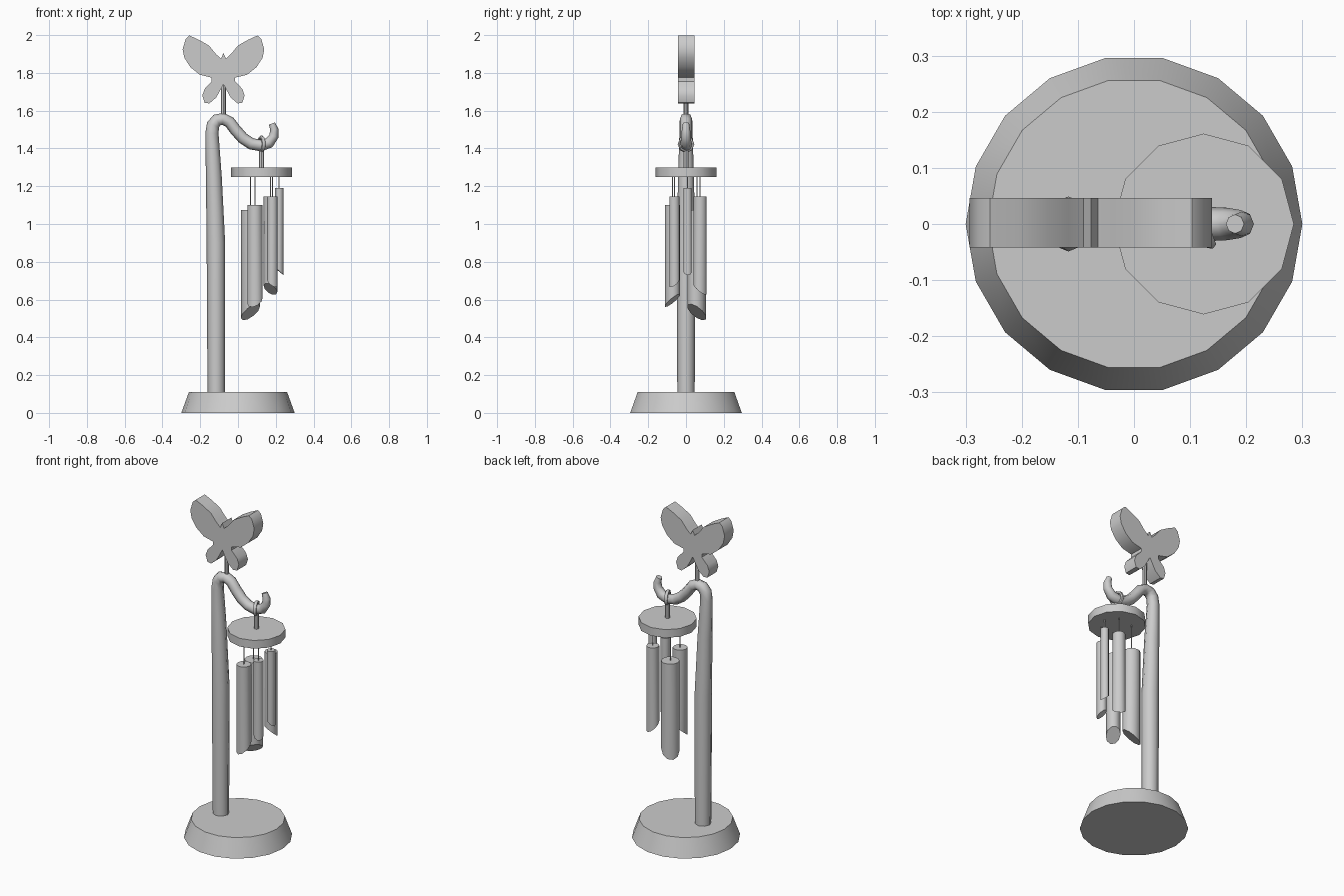
import bpy, bmesh, math
from mathutils import Vector

if "Cube" in bpy.data.objects:
    bpy.data.objects.remove(bpy.data.objects["Cube"])


def smooth(obj, angle=40):
    bpy.ops.object.select_all(action='DESELECT')
    obj.select_set(True)
    bpy.context.view_layer.objects.active = obj
    bpy.ops.object.shade_smooth_by_angle(angle=math.radians(angle))


def cone(name, x, y, z0, z1, r0, r1, sides):
    bpy.ops.mesh.primitive_cone_add(vertices=sides, radius1=r0, radius2=r1, depth=z1 - z0,
                                    location=(x, y, (z0 + z1) / 2), rotation=(0, 0, math.pi / 2))
    obj = bpy.context.object
    obj.name = name
    smooth(obj)
    return obj


def tapered_tube(name, points):
    """Round sweep in the xz plane; each point is (x, z, radius)."""
    curve = bpy.data.curves.new(name, 'CURVE')
    curve.dimensions = '3D'
    curve.bevel_depth = 1.0
    curve.bevel_resolution = 2
    curve.use_fill_caps = True
    spline = curve.splines.new('POLY')
    spline.points.add(len(points) - 1)
    for p, (x, z, r) in zip(spline.points, points):
        p.co = (x, 0, z, 1)
        p.radius = r
    obj = bpy.data.objects.new(name, curve)
    bpy.context.collection.objects.link(obj)
    bpy.ops.object.select_all(action='DESELECT')
    obj.select_set(True)
    bpy.context.view_layer.objects.active = obj
    bpy.ops.object.convert(target='MESH')
    smooth(bpy.context.object, 60)


# Base
cone("base", 0, 0, 0, 0.11, 0.30, 0.26, 18)

# Post bending over into the hook
tapered_tube("post_hook", [
    (-0.115, 0.10, 0.046), (-0.116, 0.50, 0.048), (-0.117, 0.90, 0.049),
    (-0.128, 1.25, 0.042), (-0.138, 1.48, 0.035), (-0.132, 1.525, 0.034),
    (-0.112, 1.55, 0.033), (-0.08, 1.557, 0.032), (-0.045, 1.54, 0.031),
    (-0.015, 1.50, 0.031), (0.025, 1.455, 0.031), (0.07, 1.425, 0.031),
    (0.12, 1.415, 0.031), (0.165, 1.43, 0.029), (0.19, 1.465, 0.025),
    (0.192, 1.50, 0.022), (0.18, 1.532, 0.017)])

# Butterfly: mirrored half outline, extruded
BX = -0.077
half = [(0.013, 1.875), (0.04, 1.90), (0.077, 1.945), (0.13, 1.975), (0.18, 1.998),
        (0.20, 1.98), (0.216, 1.925), (0.207, 1.88), (0.175, 1.83), (0.125, 1.79),
        (0.062, 1.775), (0.062, 1.755), (0.10, 1.715), (0.112, 1.68), (0.10, 1.642),
        (0.075, 1.638), (0.038, 1.67), (0.016, 1.71)]
outline = [(0, 1.905)] + half + [(0, 1.74)] + [(-x, z) for x, z in reversed(half)]
bm = bmesh.new()
face = bm.faces.new([bm.verts.new((BX + x, -0.042, z)) for x, z in outline])
ext = bmesh.ops.extrude_face_region(bm, geom=[face])
bmesh.ops.translate(bm, vec=(0, 0.088, 0),
                    verts=[g for g in ext["geom"] if isinstance(g, bmesh.types.BMVert)])
bmesh.ops.recalc_face_normals(bm, faces=bm.faces)
mesh = bpy.data.meshes.new("butterfly")
bm.to_mesh(mesh)
bm.free()
butterfly = bpy.data.objects.new("butterfly", mesh)
bpy.context.collection.objects.link(butterfly)
smooth(butterfly)
cone("butterfly_stem", BX, 0, 1.57, 1.77, 0.013, 0.013, 8)

# Hanging ring, stem and disc
DX = 0.124
bpy.ops.mesh.primitive_torus_add(major_segments=8, minor_segments=6, major_radius=0.037,
                                 minor_radius=0.010, location=(DX, 0, 1.423),
                                 rotation=(0, math.pi / 2, math.radians(20)))
bpy.context.object.name = "hanging_ring"
smooth(bpy.context.object, 60)
cone("disc_stem", DX, 0, 1.29, 1.39, 0.014, 0.014, 8)
cone("chime_disc", DX, 0, 1.25, 1.30, 0.161, 0.161, 12)

# Chimes: x, y, radius, top, lowest point; ends cut at a slant, lowest on the outside
chimes = [(0.066, 0.057, 0.051, 1.075, 0.49), (0.09, -0.072, 0.041, 1.10, 0.56),
          (0.172, 0.075, 0.036, 1.145, 0.625), (0.182, -0.062, 0.028, 1.145, 0.665),
          (0.218, 0.008, 0.023, 1.19, 0.73)]
for i, (x, y, r, top, low) in enumerate(chimes, 1):
    tube = cone(f"chime_{i}", x, y, low, top, r, r, 10)
    out = Vector((x - DX, y, 0)).normalized()
    world = tube.matrix_basis.copy()
    inv = world.inverted()
    for v in tube.data.vertices:
        if v.co.z < 0:
            w = world @ v.co
            w.z += 0.85 * (r - (w - Vector((x, y, 0))).dot(out))
            v.co = inv @ w
    cone(f"chime_string_{i}", x, y, top - 0.01, 1.26, 0.003, 0.003, 6)
